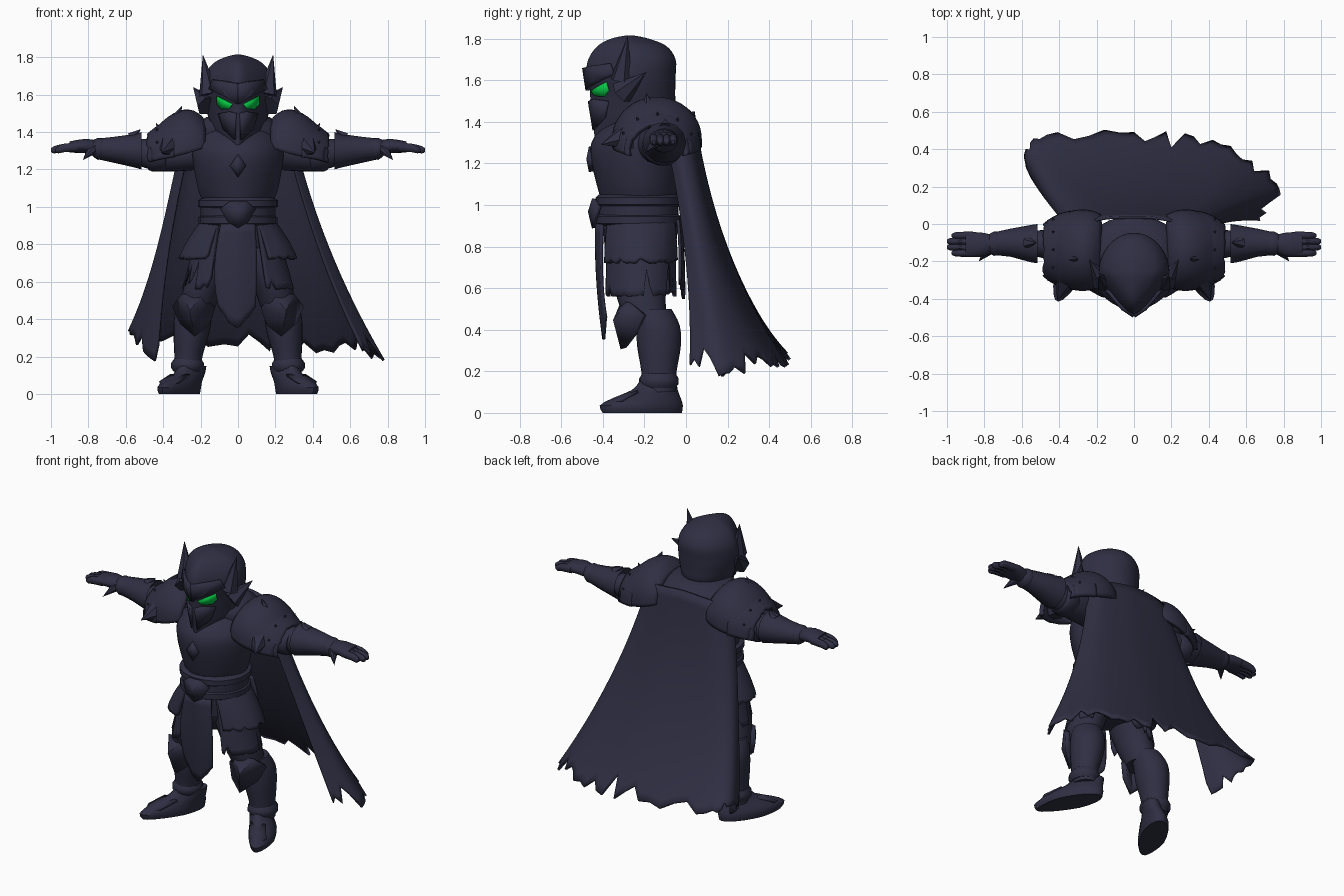
import bpy, bmesh, math, random
from mathutils import Vector
from mathutils.bvhtree import BVHTree

random.seed(7)
if "Cube" in bpy.data.objects:
    bpy.data.objects.remove(bpy.data.objects["Cube"])


def material(name, color):
    m = bpy.data.materials.new(name)
    m.use_nodes = True
    m.diffuse_color = color
    m.node_tree.nodes["Principled BSDF"].inputs["Base Color"].default_value = color
    return m


STEEL = material("dark_steel", (0.028, 0.028, 0.056, 1))
GLOW = material("glowing_green", (0.002, 0.6, 0.06, 1))


def finish(name, verts, faces, mat=STEEL, thick=0, angle=40):
    mesh = bpy.data.meshes.new(name)
    mesh.from_pydata([tuple(v) for v in verts], [], faces)
    bm = bmesh.new()
    bm.from_mesh(mesh)
    bmesh.ops.recalc_face_normals(bm, faces=bm.faces)
    bm.to_mesh(mesh)
    bm.free()
    mesh.materials.append(mat)
    ob = bpy.data.objects.new(name, mesh)
    bpy.context.collection.objects.link(ob)
    bpy.ops.object.select_all(action='DESELECT')
    ob.select_set(True)
    bpy.context.view_layer.objects.active = ob
    bpy.ops.object.shade_smooth_by_angle(angle=math.radians(angle))
    if thick:
        mod = ob.modifiers.new("thickness", 'SOLIDIFY')
        mod.thickness = thick
        mod.offset = 0
    return ob


def spline(rows, n):
    """Smooth curve through tuples of any length, n steps per span."""
    out = []
    for i in range(len(rows) - 1):
        a, b, c, d = (rows[max(i - 1, 0)], rows[i], rows[i + 1], rows[min(i + 2, len(rows) - 1)])
        for k in range(n):
            t = k / n
            out.append(tuple(q + t / 2 * (r - p + t * (2 * p - 5 * q + 4 * r - s + t * (3 * (q - r) + s - p)))
                             for p, q, r, s in zip(a, b, c, d)))
    return out + [tuple(rows[-1])]


def loft(name, rings, axis='Z', n=3, seg=24, pinch=0):
    """Skin elliptical rings (x, y, z, radius a, radius b); pinch narrows the front."""
    rings = spline(rings, n)
    verts, faces = [], []
    for x, y, z, a, b in rings:
        for k in range(seg):
            u = 2 * math.pi * k / seg
            p, q = a * math.cos(u), b * math.sin(u)
            p *= 1 - pinch * max(0, -math.sin(u))
            verts.append((x + p, y + q, z) if axis == 'Z' else (x, y + p, z + q))
    for i in range(len(rings) - 1):
        for k in range(seg):
            j = (k + 1) % seg
            faces.append((i * seg + k, i * seg + j, i * seg + seg + j, i * seg + seg + k))
    faces += [tuple(range(seg)), tuple(range(len(verts) - seg, len(verts)))]
    return finish(name, verts, faces)


def sheet(name, columns, jag=0, n=5, rows=12, thick=0.014):
    """Cloth or curved plate from columns (top, middle, bottom) with a torn lower hem."""
    cols = spline([sum(map(tuple, c), ()) for c in columns], n)
    verts, faces = [], []
    for c in cols:
        top, mid, low = Vector(c[:3]), Vector(c[3:6]), Vector(c[6:])
        length = 1 - jag * random.random() ** 3
        for r in range(rows):
            t = r / (rows - 1) * length
            verts.append(top * (1 - t) * (1 - 2 * t) + mid * 4 * t * (1 - t) + low * t * (2 * t - 1))
    for i in range(len(cols) - 1):
        for r in range(rows - 1):
            a = i * rows + r
            faces.append((a, a + 1, a + rows + 1, a + rows))
    return finish(name, verts, faces, thick=thick, angle=50)


def plate(name, outline, bulge=(0, 0, 0), thick=0.025, mat=STEEL):
    """Faceted plate: a fan around a raised middle point."""
    pts = [Vector(p) for p in outline]
    mid = sum(pts, Vector()) / len(pts) + Vector(bulge)
    n = len(pts)
    return finish(name, pts + [mid], [(i, (i + 1) % n, n) for i in range(n)], mat, thick, 25)


def spike(name, base, tip, r, seg=6):
    base, tip = Vector(base), Vector(tip)
    turn = (tip - base).to_track_quat('Z', 'Y')
    ring = [base + turn @ Vector((r * math.cos(a), r * math.sin(a), 0))
            for a in (2 * math.pi * k / seg for k in range(seg))]
    return finish(name, ring + [tip], [(k, (k + 1) % seg, seg) for k in range(seg)] + [tuple(range(seg))])


# Helmet with a sharp front ridge
helm = loft("helmet", [(0, -.38, 1.33, .05, .06), (0, -.295, 1.41, .125, .155), (0, -.26, 1.47, .155, .2),
                       (0, -.257, 1.55, .178, .205), (0, -.265, 1.62, .19, .215), (0, -.26, 1.7, .18, .21),
                       (0, -.26, 1.765, .135, .165), (0, -.27, 1.8, .07, .09), (0, -.27, 1.815, .012, .02)],
            n=4, seg=40, pinch=.52)
tree = BVHTree.FromPolygons([v.co for v in helm.data.vertices], [p.vertices for p in helm.data.polygons])


def on_helm(x, z, lift):
    hit = tree.ray_cast(Vector((x, -2, z)), Vector((0, 1, 0)))[0]
    return (x, (hit.y if hit else -.3) - lift, z)


loft("neck", [(0, -.2, 1.36, .13, .12), (0, -.2, 1.54, .12, .11)], n=1)

# Torso
loft("breastplate", [(0, -.23, 1.03, .19, .18), (0, -.235, 1.1, .215, .195), (0, -.245, 1.24, .24, .215),
                     (0, -.235, 1.33, .235, .205), (0, -.2, 1.42, .17, .14)], seg=32, pinch=.15)
loft("gorget", [(0, -.14, 1.28, .25, .16), (0, -.14, 1.39, .26, .185), (0, -.15, 1.44, .22, .185),
                (0, -.17, 1.48, .17, .155)], n=3)
loft("abdomen", [(0, -.22, .78, .18, .17), (0, -.22, .92, .19, .18), (0, -.23, 1.05, .18, .17)])
for z, r in ((.9, .2), (.99, .205)):
    loft("belt_band", [(0, -.23, z, r - .02, .19), (0, -.23, z + .012, r + .01, .205),
                       (0, -.23, z + .045, r + .01, .205), (0, -.23, z + .06, r - .02, .19)], n=1)
loft("belt", [(0, -.23, .92, .2, .195), (0, -.23, 1.01, .2, .195)], n=1)
plate("belt_buckle", [(-.09, -.42, .99), (-.04, -.44, 1.03), (.04, -.44, 1.03), (.09, -.42, .99),
                      (.05, -.44, .92), (0, -.44, .89), (-.05, -.44, .92)], (0, -.025, 0))
plate("chest_gem", [(0, -.455, 1.28), (.04, -.455, 1.22), (0, -.455, 1.16), (-.04, -.455, 1.22)], (0, -.012, 0))
loft("pelvis", [(0, -.21, .66, .08, .1), (0, -.21, .76, .19, .15), (0, -.22, .88, .19, .17)])

# Hanging cloth panels at front and back
sheet("front_cloth", [((-.09, -.4, .91), (-.125, -.405, .66), (-.1, -.385, .46)),
                      ((0, -.43, .91), (0, -.425, .64), (-.01, -.395, .35)),
                      ((.09, -.4, .91), (.1, -.405, .66), (.09, -.385, .46))], .12)
sheet("back_cloth", [((-.13, -.04, .93), (-.16, -.03, .8), (-.16, -.03, .62)),
                     ((0, -.03, .93), (0, -.015, .78), (0, -.01, .54)),
                     ((.13, -.04, .93), (.16, -.03, .8), (.16, -.03, .62))], .25)

# Torn cape, sweeping further to the left side and curling in on the right
sheet("cape", [((-.25, -.1, 1.36), (-.37, .04, .76), (-.43, .17, .16)),
               ((-.29, -.06, 1.39), (-.425, .08, .76), (-.54, .24, .26)),
               ((-.25, .0, 1.42), (-.42, .15, .76), (-.58, .38, .34)),
               ((-.15, .03, 1.44), (-.32, .19, .76), (-.47, .48, .29)),
               ((0, .035, 1.45), (0, .2, .78), (0, .5, .24)),
               ((.12, .03, 1.44), (.2, .19, .78), (.32, .47, .22)),
               ((.25, .0, 1.42), (.41, .15, .76), (.6, .37, .22)),
               ((.29, -.06, 1.39), (.49, .07, .76), (.79, .19, .16)),
               ((.26, -.1, 1.36), (.44, .0, .76), (.67, .02, .23))], .13, n=6, rows=24)

for s, side in ((1, "left_"), (-1, "right_")):
    def m(*pts):
        return [(s * p[0],) + tuple(p[1:]) for p in pts]

    # Face: eyes, brow, cheek guard, horn and ear fin
    plate(side + "eye", [on_helm(s * x, z, .006) for x, z in
                         ((.03, 1.55), (.07, 1.57), (.112, 1.592), (.11, 1.55), (.088, 1.522), (.048, 1.524))],
          (0, -.002, 0), .009, GLOW)
    plate(side + "brow", [on_helm(s * x, z, .012) for x, z in
                          ((0, 1.55), (.06, 1.584), (.115, 1.61), (.15, 1.63), (.13, 1.68), (.06, 1.67), (0, 1.66))],
          (0, -.008, 0), .022)
    plate(side + "cheek_guard", [on_helm(s * x, z, .006) for x, z in
                                 ((.015, 1.36), (.01, 1.5), (.045, 1.51), (.1, 1.5), (.075, 1.42))],
          (0, -.006, 0), .02)
    spike(side + "horn", *m((.155, -.31, 1.6), (.188, -.28, 1.815)), .055)
    spike(side + "ear_fin", *m((.165, -.31, 1.54), (.24, -.19, 1.64)), .06)

    # Pauldron: two overlapping curved shells, spikes and rivets
    for part, inner, mid, outer in (("pauldron", (.18, .18, 1.33, .12), (.3, .205, 1.3, .205), (.46, .15, 1.26, .12)),
                                    ("pauldron_rim", (.34, .2, 1.285, .19), (.415, .175, 1.27, .16),
                                     (.48, .13, 1.25, .13))):
        cols = []
        for k in range(9):
            a = math.radians(-6 + k * 24)
            cols.append(m(*[(x, -.14 + ry * math.cos(a), z + rz * math.sin(a)) for x, ry, z, rz in (inner, mid, outer)]))
        sheet(side + part, cols, .08 if part == "pauldron_rim" else 0, n=3, thick=.025)
    spike(side + "pauldron_front_spike", *m((.36, -.28, 1.33), (.41, -.41, 1.29)), .07)
    spike(side + "pauldron_top_spike", *m((.34, -.18, 1.45), (.3, -.19, 1.54)), .04)
    for k in range(5):
        a = math.radians(25 + k * 32)
        y, z = math.cos(a), math.sin(a)
        spike(side + "pauldron_rivet", *m((.42, -.14 + .165 * y, 1.27 + .145 * z),
                                          (.44, -.14 + .19 * y, 1.27 + .18 * z)), .016)

    # Arm, flared gauntlet and hand
    loft(side + "upper_arm", m((.2, -.14, 1.3, .1, .1), (.33, -.12, 1.28, .09, .09), (.45, -.11, 1.28, .08, .085),
                               (.58, -.1, 1.3, .06, .06)), 'X')
    loft(side + "elbow_guard", m((.38, -.115, 1.28, .08, .08), (.4, -.115, 1.275, .095, .085),
                                 (.46, -.11, 1.275, .095, .085), (.48, -.11, 1.28, .08, .08)), 'X', n=2)
    loft(side + "gauntlet", m((.54, -.105, 1.3, .07, .07), (.515, -.105, 1.3, .105, .1), (.55, -.105, 1.3, .1, .09),
                              (.66, -.1, 1.305, .075, .07), (.75, -.105, 1.31, .06, .055)), 'X', seg=12, n=1)
    loft(side + "wrist_band", m((.72, -.105, 1.31, .06, .055), (.75, -.105, 1.31, .065, .058),
                                (.78, -.105, 1.315, .045, .04)), 'X', n=2)
    loft(side + "palm", m((.75, -.105, 1.315, .045, .04), (.82, -.11, 1.325, .065, .038),
                          (.9, -.11, 1.32, .065, .03)), 'X')
    for k in range(4):
        y = -.155 + k * .031
        tip = .975 + .025 * (k in (1, 2))
        loft(side + "finger", m((.86, y, 1.32, .022, .025), (.93, y, 1.315, .02, .024),
                                (tip - .015, y, 1.305, .017, .02), (tip, y, 1.303, .008, .009)), 'X', n=2, seg=10)
    spike(side + "thumb", *m((.77, -.13, 1.315), (.83, -.2, 1.25)), .035, 8)
    spike(side + "gauntlet_spike", *m((.57, -.1, 1.37), (.52, -.1, 1.415)), .035)

    # Hip cloth, ragged over the thigh, and a hip plate above it
    for part, drop, grow, jag in (("hip_cloth", .36, .01, .55), ("hip_plate", .2, .03, .12)):
        cols = []
        for k in range(6):
            a = math.radians(-58 + k * 24)
            c, d = math.cos(a), math.sin(a)
            cols.append(m((.19 * c, -.22 + .18 * d, .92), ((.23 + grow) * c, -.22 + (.18 + grow / 3) * d, .92 - drop / 2),
                          ((.28 + grow) * c, -.22 + (.185 + grow / 3) * d, .92 - drop)))
        sheet(side + part, cols, jag, n=5, thick=.02)

    # Leg, knee guard, greave and pointed boot
    loft(side + "thigh", m((.1, -.21, .86, .09, .13), (.13, -.22, .72, .105, .13), (.185, -.22, .58, .105, .12),
                           (.22, -.19, .44, .09, .1)))
    plate(side + "knee_guard", m((.19, -.3, .53), (.29, -.27, .53), (.34, -.2, .47), (.3, -.24, .38), (.23, -.3, .31),
                                 (.16, -.27, .37), (.13, -.25, .46)), (s * .02, -.075, .01), .03)
    loft(side + "greave", m((.225, -.16, .5, .085, .09), (.24, -.135, .42, .1, .105), (.25, -.13, .32, .095, .105),
                            (.265, -.13, .2, .075, .085), (.27, -.13, .1, .07, .08)))
    loft(side + "boot_cuff", m((.27, -.13, .12, .075, .08), (.27, -.13, .14, .088, .095), (.27, -.13, .165, .088, .095),
                               (.27, -.13, .19, .07, .08)), n=1, seg=16)
    boot = loft(side + "boot", m((.315, -.21, 0, .085, .19), (.315, -.215, .035, .092, .2), (.305, -.19, .07, .085, .165),
                                 (.285, -.15, .11, .075, .11), (.275, -.135, .15, .07, .09)), n=2, seg=20, pinch=.3)
    # Turn the toe outward
    for v in boot.data.vertices:
        v.co.x += s * (-.2 - v.co.y) * .42
    plate(side + "boot_toe_plate", m((.26, -.25, .1), (.36, -.23, .1), (.42, -.31, .06), (.4, -.4, .03), (.32, -.34, .06)),
          (0, 0, .012), .015)
